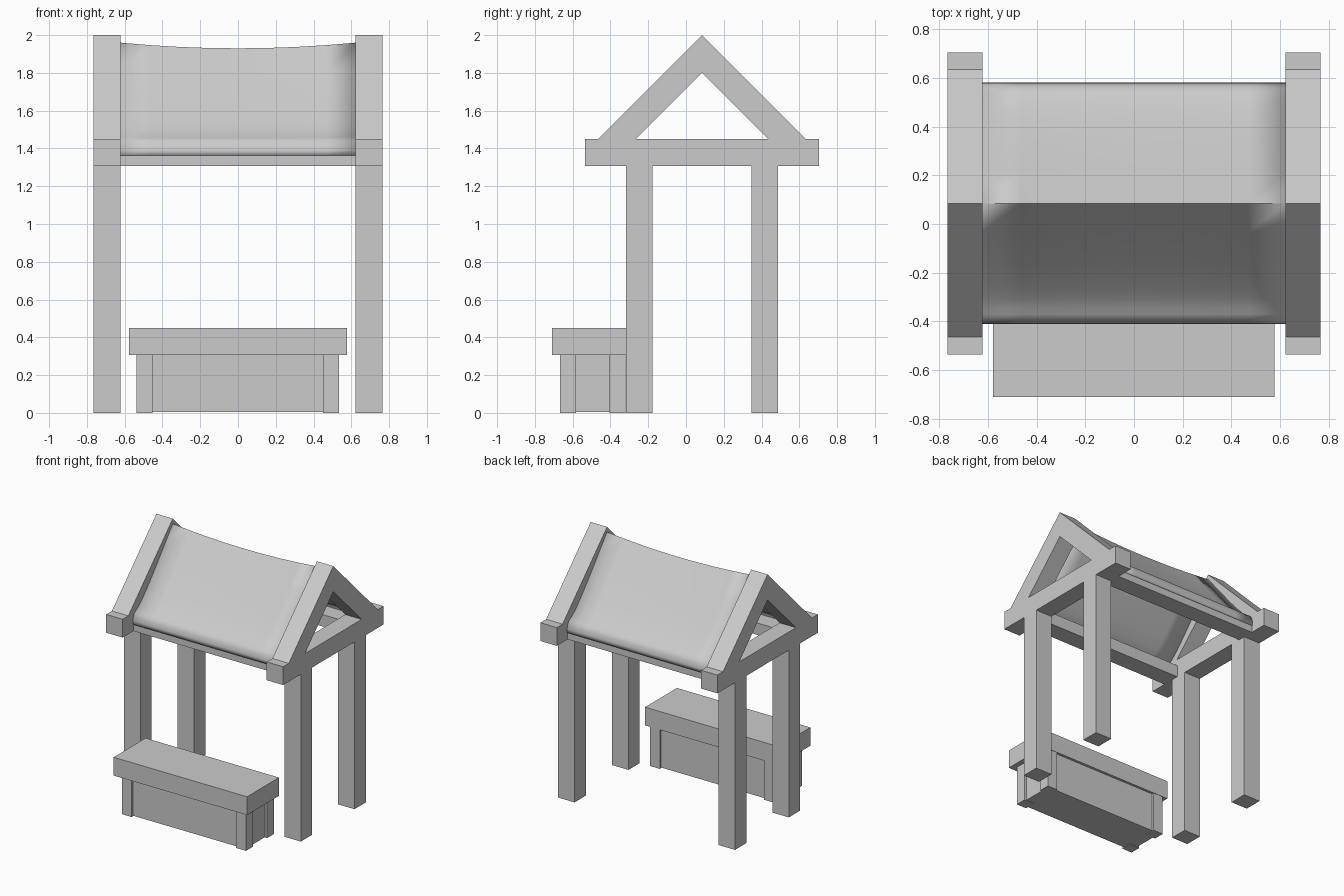
import bpy, bmesh, math

if "Cube" in bpy.data.objects:
    bpy.data.objects.remove(bpy.data.objects["Cube"])

grey = bpy.data.materials.new("plain grey")
grey.diffuse_color = (0.6, 0.6, 0.6, 1)
grey.use_nodes = True
grey.node_tree.nodes["Principled BSDF"].inputs["Base Color"].default_value = grey.diffuse_color
MID = 0.085  # y of the ridge line


def finish(name, bm):
    bmesh.ops.recalc_face_normals(bm, faces=bm.faces[:])
    me = bpy.data.meshes.new(name)
    bm.to_mesh(me)
    bm.free()
    me.materials.append(grey)
    ob = bpy.data.objects.new(name, me)
    bpy.context.collection.objects.link(ob)
    return ob


def box(name, x0, x1, y0, y1, z0, z1):
    bm = bmesh.new()
    bmesh.ops.create_cube(bm, size=1)
    for v in bm.verts:
        v.co = (x1 if v.co.x > 0 else x0, y1 if v.co.y > 0 else y0, z1 if v.co.z > 0 else z0)
    return finish(name, bm)


def prism(name, x0, x1, outline):
    """Extrude a y-z outline along x."""
    bm = bmesh.new()
    f = bm.faces.new([bm.verts.new((x0, y, z)) for y, z in outline])
    ext = bmesh.ops.extrude_face_region(bm, geom=[f])["geom"]
    for v in ext:
        if isinstance(v, bmesh.types.BMVert):
            v.co.x = x1
    return finish(name, bm)


# End frames: posts, tie beam and rafters
for side, x0, x1 in (("left", -0.765, -0.623), ("right", 0.623, 0.765)):
    box(f"{side}_front_post", x0, x1, -0.317, -0.178, 0, 1.307)
    box(f"{side}_back_post", x0, x1, 0.346, 0.487, 0, 1.307)
    box(f"{side}_tie_beam", x0, x1, -0.535, 0.705, 1.307, 1.45)
    prism(f"{side}_rafters", x0, x1, [
        (MID - 0.55, 1.45), (MID, 2.0), (MID + 0.55, 1.45),
        (MID + 0.35, 1.45), (MID, 1.8), (MID - 0.35, 1.45)])

# Eave beams running between the frames
box("front_eave_beam", -0.623, 0.623, MID - 0.487, MID - 0.345, 1.307, 1.40)
box("back_eave_beam", -0.623, 0.623, MID + 0.345, MID + 0.487, 1.307, 1.40)

# Draped roof cover: half profile (distance from ridge, height), mirrored, sagging mid-span
half = [(0, 1.96), (0.12, 1.813), (0.24, 1.668), (0.33, 1.566), (0.39, 1.504), (0.43, 1.471),
        (0.455, 1.457), (0.475, 1.443), (0.488, 1.418), (0.494, 1.39), (0.495, 1.362)]
profile = [(MID - d, z) for d, z in reversed(half)] + [(MID + d, z) for d, z in half[1:]]
bm = bmesh.new()
rows = []
N = 8
for i in range(N + 1):
    t = 2 * i / N - 1
    sag = 0.03 * (1 - t * t)
    rows.append([bm.verts.new((0.623 * t, y, z - sag * max(0, (z - 1.44) / 0.52)))
                 for y, z in profile])
for a, b in zip(rows, rows[1:]):
    for j in range(len(profile) - 1):
        bm.faces.new((a[j], b[j], b[j + 1], a[j + 1]))
cover = finish("roof_cover", bm)
if cover.data.polygons[0].normal.y > 0:
    cover.data.flip_normals()
solid = cover.modifiers.new("thickness", "SOLIDIFY")
solid.thickness = 0.015
solid.offset = -1
bpy.context.view_layer.objects.active = cover
cover.select_set(True)
bpy.ops.object.shade_smooth_by_angle(angle=math.radians(35))

# Counter: top slab, corner legs and recessed body
box("counter_top", -0.578, 0.576, -0.71, -0.317, 0.307, 0.45)
for sx, x0 in (("left", -0.537), ("right", 0.451)):
    for sy, y0 in (("front", -0.667), ("back", -0.405)):
        box(f"counter_{sy}_{sx}_leg", x0, x0 + 0.085, y0, y0 + 0.085, 0, 0.307)
box("counter_body", -0.52, 0.519, -0.65, -0.337, 0.004, 0.307)
